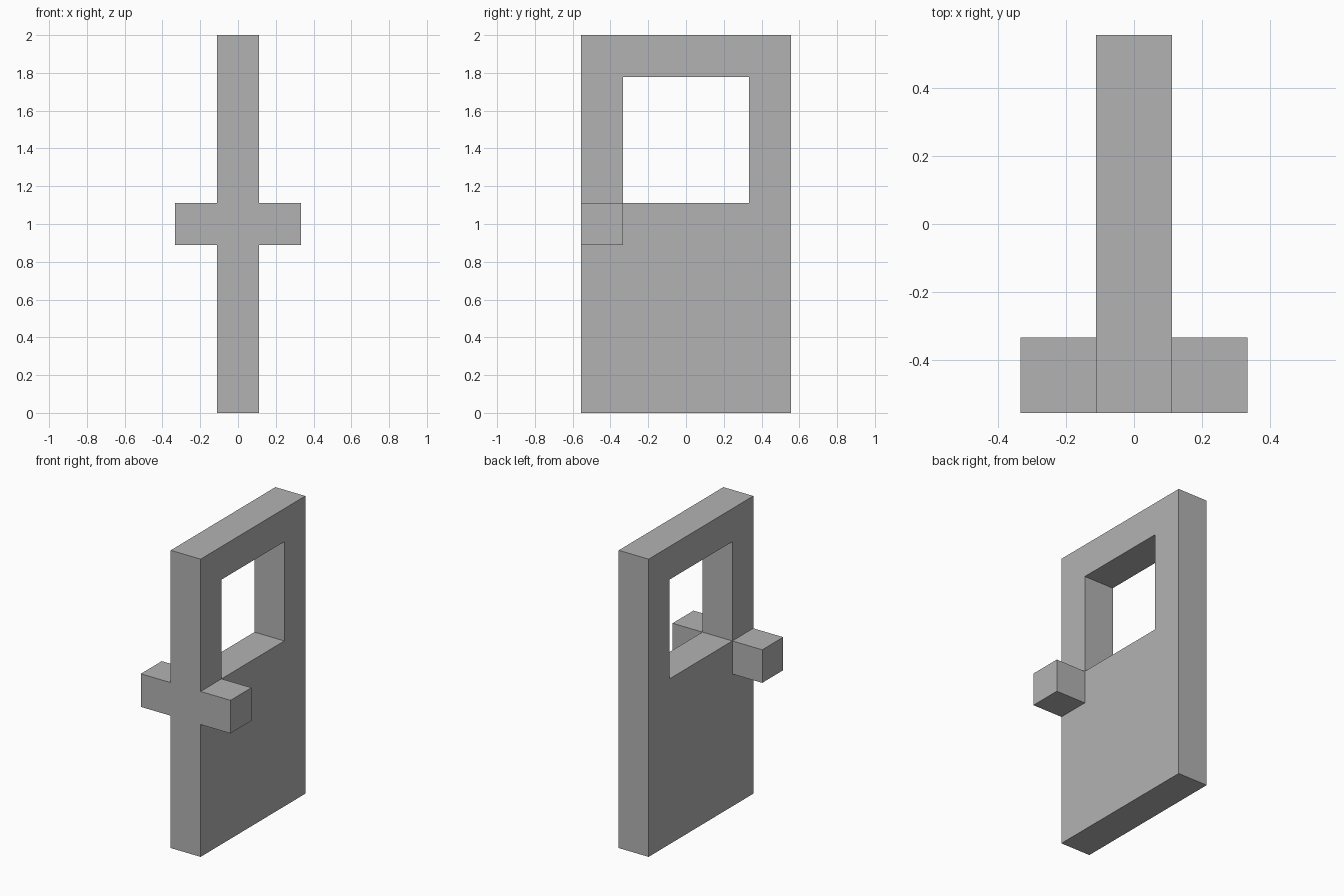
import bpy
import bmesh
from mathutils import Vector

default_cube = bpy.data.objects.get("Cube")
if default_cube:
    bpy.data.objects.remove(default_cube, do_unlink=True)

U = 2 / 9  # the whole door is laid out on this module

# Plain grey for everything
grey = bpy.data.materials.new("plain_grey")
grey.use_nodes = True
colour = (0.45, 0.45, 0.45, 1)
grey.diffuse_color = colour
grey.node_tree.nodes["Principled BSDF"].inputs["Base Color"].default_value = colour


def add_object(name, bm):
    bmesh.ops.recalc_face_normals(bm, faces=bm.faces)
    mesh = bpy.data.meshes.new(name)
    bm.to_mesh(mesh)
    bm.free()
    mesh.materials.append(grey)
    obj = bpy.data.objects.new(name, mesh)
    bpy.context.collection.objects.link(obj)
    return obj


def rectangle(bm, half_width, bottom, top):
    corners = [(-1, bottom), (1, bottom), (1, top), (-1, top)]
    return [bm.verts.new((-U / 2, y * half_width * U, z * U)) for y, z in corners]


# Door panel: a ring around the window, extruded through the thickness
bm = bmesh.new()
outer = rectangle(bm, 2.5, 0, 9)
inner = rectangle(bm, 1.5, 5, 8)
for i in range(4):
    j = (i + 1) % 4
    bm.faces.new((outer[i], outer[j], inner[j], inner[i]))
extruded = bmesh.ops.extrude_face_region(bm, geom=bm.faces[:], use_keep_orig=True)
moved = [v for v in extruded["geom"] if isinstance(v, bmesh.types.BMVert)]
bmesh.ops.translate(bm, verts=moved, vec=(U, 0, 0))
add_object("door_panel", bm)

# Handle blocks on both sides, flush with the front edge
for name, side in (("left_handle", 1), ("right_handle", -1)):
    bm = bmesh.new()
    bmesh.ops.create_cube(bm, size=U)
    bmesh.ops.translate(bm, verts=bm.verts, vec=Vector((side, -2, 4.5)) * U)
    # Leave the side against the panel open
    hidden = [f for f in bm.faces if abs(f.calc_center_median().x) < U * 0.6]
    bmesh.ops.delete(bm, geom=hidden, context="FACES_ONLY")
    add_object(name, bm)
    # Outward normals on the open block
    mesh = bpy.data.objects[name].data
    cap = max(mesh.polygons, key=lambda p: abs(p.center.x))
    if cap.normal.x * side < 0:
        mesh.flip_normals()
